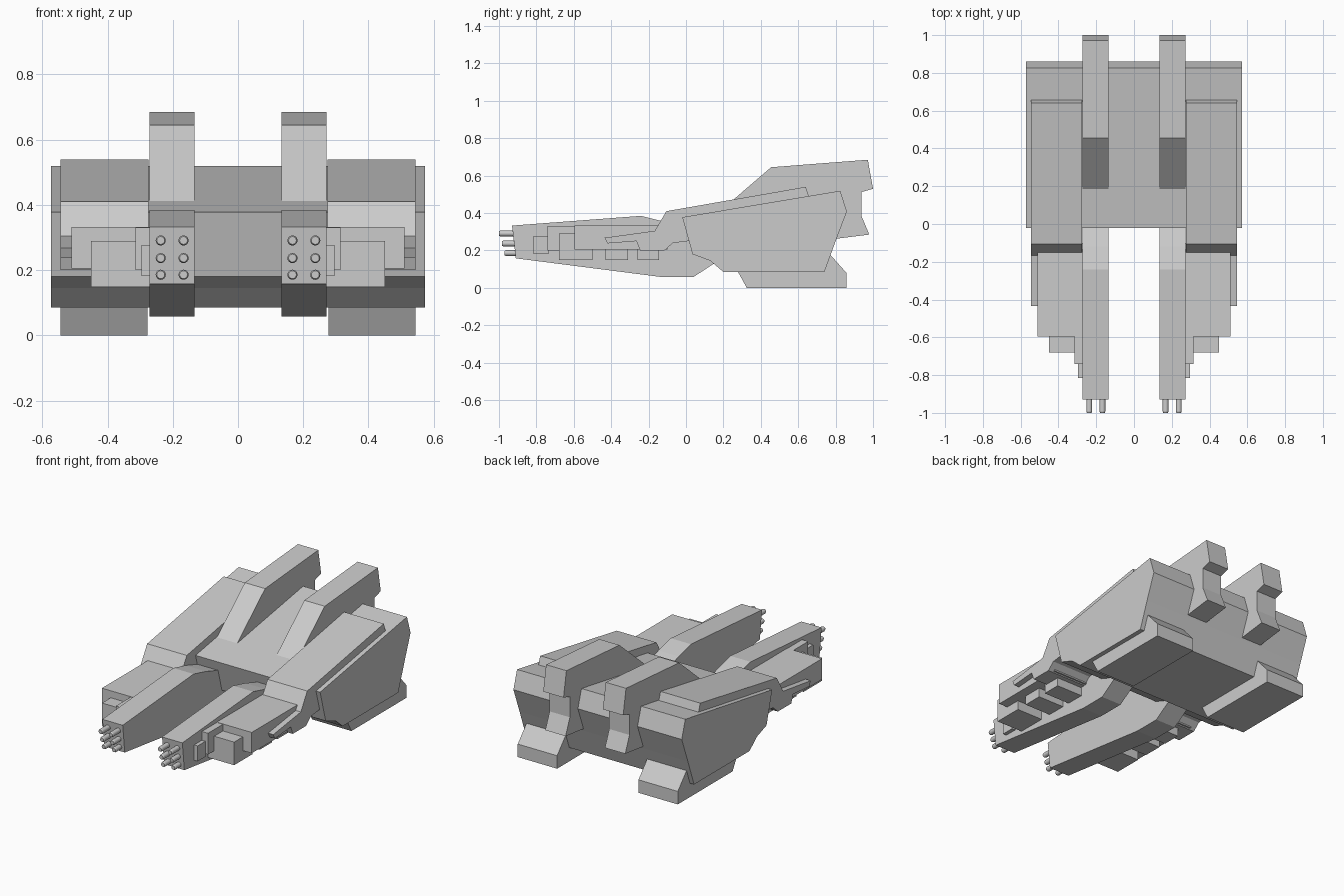
import bpy, bmesh
from math import radians
from mathutils import Matrix

if "Cube" in bpy.data.objects:
    bpy.data.objects.remove(bpy.data.objects["Cube"])


def finish(name, bm):
    bmesh.ops.recalc_face_normals(bm, faces=bm.faces)
    mesh = bpy.data.meshes.new(name)
    bm.to_mesh(mesh)
    bm.free()
    ob = bpy.data.objects.new(name, mesh)
    bpy.context.collection.objects.link(ob)
    return ob


def mirror(ob):
    # The object origin sits on x = 0, so this copies the part to the other side
    ob.modifiers.new("mirror", 'MIRROR').use_mirror_merge = False
    return ob


def extrude_profile(name, x0, x1, pts):
    """Extrude a (y, z) side profile from x0 to x1."""
    bm = bmesh.new()
    face = bm.faces.new([bm.verts.new((x0, y, z)) for y, z in pts])
    res = bmesh.ops.extrude_face_region(bm, geom=[face])
    moved = [v for v in res["geom"] if isinstance(v, bmesh.types.BMVert)]
    bmesh.ops.translate(bm, verts=moved, vec=(x1 - x0, 0, 0))
    return finish(name, bm)


def box(name, x0, x1, y0, y1, z0, z1):
    return extrude_profile(name, x0, x1, [(y0, z0), (y1, z0), (y1, z1), (y0, z1)])


# Main hull
extrude_profile("hull", -0.573, 0.573, [
    (-0.02, 0.378), (0.825, 0.519), (0.86, 0.408), (0.80, 0.25), (0.74, 0.085),
    (0.20, 0.085), (0.13, 0.145), (0.035, 0.18)])

# Rear feet under the hull
mirror(extrude_profile("rear_foot", 0.277, 0.545, [
    (0.27, 0.10), (0.325, 0.0), (0.858, 0.0), (0.858, 0.08),
    (0.76, 0.19), (0.60, 0.20), (0.30, 0.15)]))

# Side pods with forward arms
mirror(extrude_profile("side_pod", 0.275, 0.545, [
    (0.66, 0.48), (0.64, 0.54), (-0.105, 0.41), (-0.167, 0.305), (-0.435, 0.268),
    (-0.42, 0.238), (-0.265, 0.25), (-0.245, 0.20), (-0.115, 0.20),
    (-0.07, 0.24), (0.05, 0.255)]))

# Gun bodies
mirror(extrude_profile("gun_body", 0.134, 0.272, [
    (-0.93, 0.333), (-0.24, 0.385), (-0.12, 0.355), (0.05, 0.30), (0.20, 0.16),
    (0.15, 0.13), (0.04, 0.058), (-0.13, 0.058), (-0.91, 0.158)]))

# Rear fins rising over the hull, notched at the back
mirror(extrude_profile("rear_fin", 0.134, 0.272, [
    (0.17, 0.40), (0.455, 0.645), (0.972, 0.685), (1.0, 0.53), (0.938, 0.512),
    (0.938, 0.385), (0.98, 0.285), (0.78, 0.26)]))

# Stepped equipment boxes on the outer side of each gun
for name, x1, y0, y1, z0, z1 in [
        ("side_box_large", 0.51, -0.595, -0.10, 0.205, 0.333),
        ("side_box_front", 0.45, -0.68, -0.50, 0.148, 0.29),
        ("lower_box_front", 0.45, -0.43, -0.31, 0.148, 0.22),
        ("lower_box_rear", 0.45, -0.26, -0.145, 0.148, 0.22),
        ("side_plate_middle", 0.314, -0.74, -0.59, 0.20, 0.331),
        ("side_plate_tip", 0.296, -0.815, -0.735, 0.182, 0.277)]:
    mirror(box(name, 0.265, x1, y0, y1, z0, z1))

# Six muzzles per gun, in two columns and three rows
bm = bmesh.new()
rot = Matrix.Rotation(radians(90), 4, 'X')
for x in (0.167, 0.237):
    for z, tip in ((0.291, -1.0), (0.237, -0.985), (0.186, -0.97)):
        for r1, r2, y0, y1 in ((0.0155, 0.0155, -0.90, tip + 0.008),
                               (0.0155, 0.012, tip + 0.008, tip)):
            bmesh.ops.create_cone(
                bm, cap_ends=True, segments=16, radius1=r1, radius2=r2, depth=y0 - y1,
                matrix=Matrix.Translation((x, (y0 + y1) / 2, z)) @ rot)
muzzles = mirror(finish("muzzles", bm))
bpy.context.view_layer.objects.active = muzzles
muzzles.select_set(True)
bpy.ops.object.shade_smooth_by_angle(angle=radians(30))
